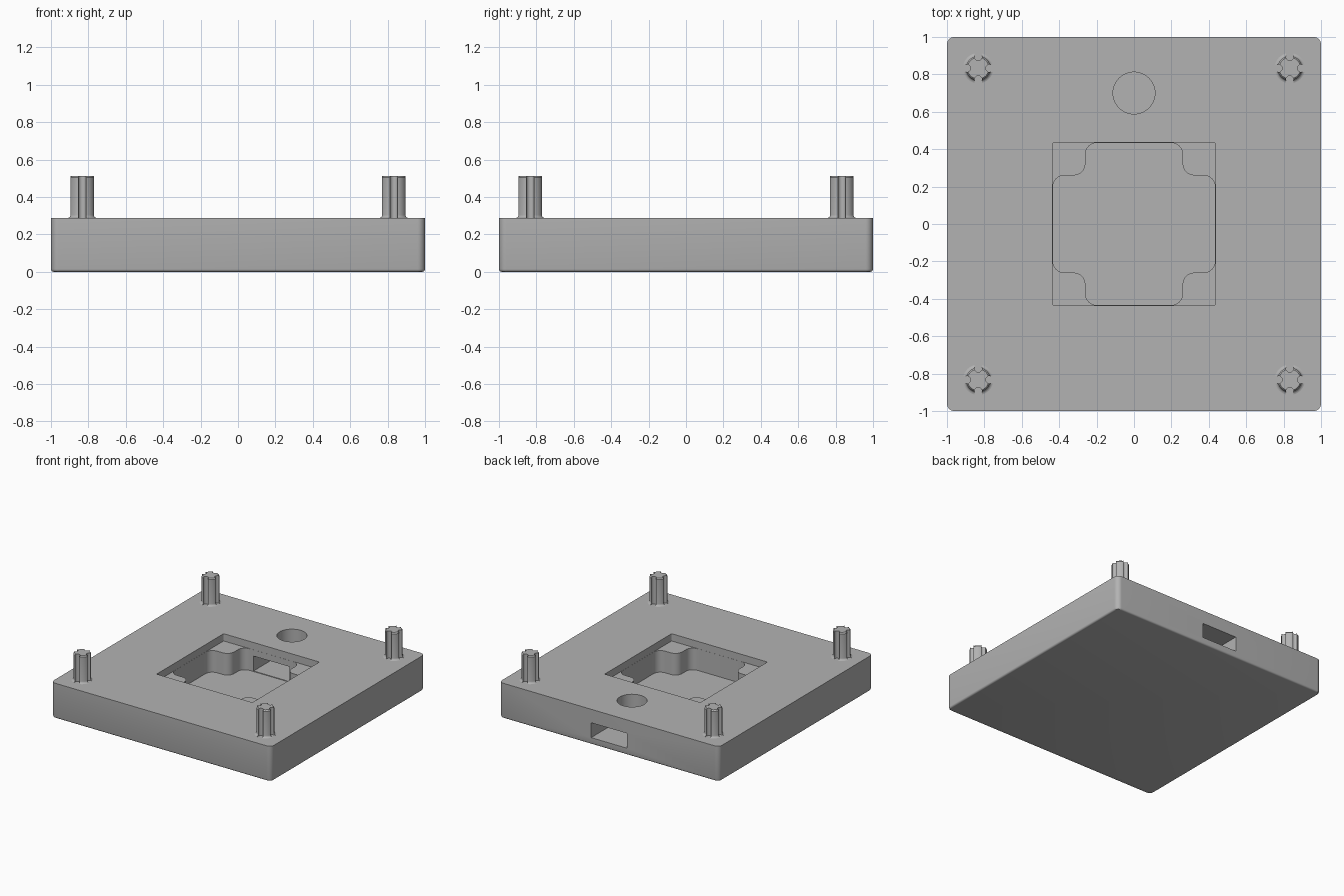
import bpy, bmesh
from math import sin, cos, pi, asin
from mathutils import Vector, Matrix

cube = bpy.data.objects.get("Cube")
if cube:
    bpy.data.objects.remove(cube, do_unlink=True)

TOP = 0.288      # top of the plate
FLOOR = 0.05     # floor of the deep pocket

grey = bpy.data.materials.new("plain grey")
grey.use_nodes = True
grey.diffuse_color = (0.45, 0.45, 0.45, 1)
grey.node_tree.nodes["Principled BSDF"].inputs["Base Color"].default_value = (0.45, 0.45, 0.45, 1)


def loft(name, sections):
    """Solid skinned through (outline, height) sections with capped ends."""
    bm = bmesh.new()
    rings = [[bm.verts.new((p.x, p.y, z)) for p in pts] for pts, z in sections]
    n = len(rings[0])
    for a, b in zip(rings, rings[1:]):
        for i in range(n):
            j = (i + 1) % n
            bm.faces.new((a[i], a[j], b[j], b[i]))
    bm.faces.new(rings[0][::-1])
    bm.faces.new(rings[-1])
    mesh = bpy.data.meshes.new(name)
    bm.to_mesh(mesh)
    bm.free()
    mesh.materials.append(grey)
    obj = bpy.data.objects.new(name, mesh)
    bpy.context.collection.objects.link(obj)
    return obj


def turned(quarter):
    """Repeat a quarter outline four times about the centre."""
    return [Matrix.Rotation(k * pi / 2, 2) @ p for k in range(4) for p in quarter]


def fillet(corners, r, steps=8):
    """Round every right-angled corner of an outline."""
    out = []
    for i, p in enumerate(corners):
        u = (corners[i - 1] - p).normalized()
        v = (corners[(i + 1) % len(corners)] - p).normalized()
        c = p + (u + v) * r
        for s in range(steps + 1):
            t = s / steps * pi / 2
            out.append(c - r * (v * cos(t) + u * sin(t)))
    return out


def square(half, r):
    return fillet(turned([Vector((half, half))]), r)


def smooth(obj):
    bpy.ops.object.select_all(action='DESELECT')
    obj.select_set(True)
    bpy.context.view_layer.objects.active = obj
    bpy.ops.object.shade_smooth_by_angle(angle=pi / 6)


# Plate with rounded corners and a softened bottom edge
edge = 0.014
sections = []
for s in range(4):
    t = s / 3 * pi / 2
    inset = edge * (1 - sin(t))
    sections.append((square(1 - inset, 0.04 - inset), edge * (1 - cos(t))))
plate = loft("base_plate", sections + [(square(1, 0.04), TOP)])

# Cutters: shallow square recess, deep cross pocket, round hole, rear slot
recess = square(0.435, 0.008)
arm, reach = 0.26, 0.434
cross = fillet(turned([Vector((reach, arm)), Vector((arm, arm)), Vector((arm, reach))]), 0.062)
hole = [Vector((0.112 * cos(k * pi / 24), 0.7 + 0.112 * sin(k * pi / 24))) for k in range(48)]
slot = [Vector(p) for p in ((-0.162, 0.36), (0.162, 0.36), (0.162, 1.1), (-0.162, 1.1))]
cutters = [
    loft("recess_cutter", [(recess, TOP - 0.06), (recess, 0.4)]),
    loft("pocket_cutter", [(cross, FLOOR), (cross, 0.26)]),
    loft("slot_cutter", [(slot, 0.055), (slot, 0.177)]),
    loft("hole_cutter", [(hole, 0.12), (hole, 0.4)]),
]
bpy.context.view_layer.objects.active = plate
for cutter in cutters:
    cutter.hide_render = True
    mod = plate.modifiers.new(cutter.name, 'BOOLEAN')
    mod.operation = 'DIFFERENCE'
    mod.solver = 'EXACT'
    mod.object = cutter
    bpy.ops.object.modifier_apply(modifier=mod.name)
    bpy.data.objects.remove(cutter, do_unlink=True)
smooth(plate)


def grooved(radius, groove=0.021, depth=0.062):
    """Round outline with four round-bottomed grooves."""
    quarter = []
    for s in range(9):
        t = -pi / 2 - s / 8 * pi
        quarter.append(Vector((depth + groove * cos(t), groove * sin(t))))
    start = asin(groove / radius)
    for s in range(9):
        t = start + s / 8 * (pi / 2 - 2 * start)
        quarter.append(Vector((radius * cos(t), radius * sin(t))))
    return turned(quarter)


# Corner pegs: flared foot, grooved shaft, chamfered tip
shaft, flare = 0.0655, 0.016
foot = []
for s in range(5):
    t = s / 4 * pi / 2
    foot.append((grooved(shaft + flare * (1 - sin(t))), TOP + flare * (1 - cos(t))))
peg_sections = ([(grooved(shaft + flare), TOP - 0.01)] + foot
                + [(grooved(shaft), 0.503), (grooved(shaft - 0.008), 0.513)])
for side, x in (("left", 0.833), ("right", -0.833)):
    for end, y in (("front", -0.833), ("back", 0.833)):
        peg = loft(f"{end}_{side}_peg", peg_sections)
        peg.location = (x, y, 0)
        smooth(peg)
